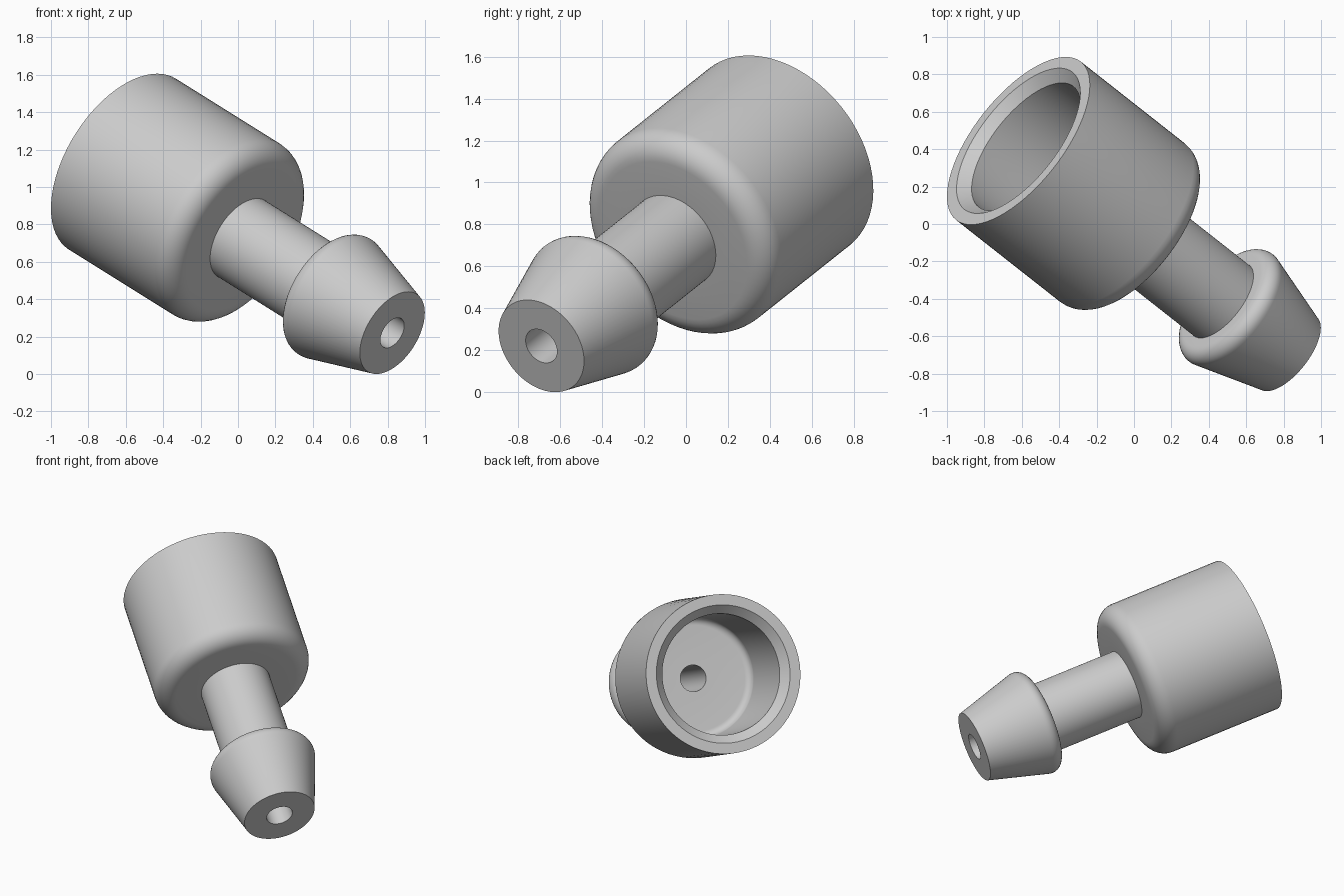
import bpy, bmesh, math
from mathutils import Vector

cube = bpy.data.objects.get("Cube")
if cube:
    bpy.data.objects.remove(cube, do_unlink=True)

SEGMENTS = 72
ARC_STEPS = 8
TIP = Vector((0.825, -0.69, 0.22))        # centre of the nozzle tip face
SOCKET = Vector((-0.618, 0.445, 1.122))   # centre of the socket rim
LENGTH = (SOCKET - TIP).length


def rounded(corners):
    """Closed (radius, height) outline; each corner may carry a fillet radius."""
    points = []
    for i, (r, h, fillet) in enumerate(corners):
        corner = Vector((r, h))
        if not fillet:
            points.append(corner)
            continue
        before = (Vector(corners[i - 1][:2]) - corner).normalized()
        after = (Vector(corners[(i + 1) % len(corners)][:2]) - corner).normalized()
        half = before.angle(after) / 2
        centre = corner + (before + after).normalized() * fillet / math.sin(half)
        start = (corner + before * fillet / math.tan(half) - centre).normalized()
        end = (corner + after * fillet / math.tan(half) - centre).normalized()
        for k in range(ARC_STEPS + 1):
            points.append(centre + start.slerp(end, k / ARC_STEPS).normalized() * fillet)
    return points


def revolve(name, outline, material):
    """Spin a closed outline around z into a solid ring."""
    bm = bmesh.new()
    verts = [bm.verts.new((p.x, 0, p.y)) for p in outline]
    edges = [bm.edges.new((v, verts[(i + 1) % len(verts)])) for i, v in enumerate(verts)]
    bmesh.ops.spin(bm, geom=verts + edges, cent=(0, 0, 0), axis=(0, 0, 1),
                   angle=math.tau, steps=SEGMENTS, use_merge=True)
    bmesh.ops.remove_doubles(bm, verts=bm.verts, dist=1e-5)
    bmesh.ops.recalc_face_normals(bm, faces=bm.faces)
    mesh = bpy.data.meshes.new(name)
    bm.to_mesh(mesh)
    bm.free()
    mesh.materials.append(material)
    obj = bpy.data.objects.new(name, mesh)
    bpy.context.collection.objects.link(obj)
    return obj


grey = bpy.data.materials.new("light_grey")
grey.use_nodes = True
colour = (0.6, 0.6, 0.6, 1)
grey.diffuse_color = colour
grey.node_tree.nodes["Principled BSDF"].inputs["Base Color"].default_value = colour

# Outline from the tip, over barb, stem and socket body, back down the bore
bore, stem, body, socket = 0.09, 0.24, 0.539, 0.41
chamfer = 0.057
floor = LENGTH - 0.78
outline = rounded([
    (bore, 0, 0),
    (0.245, 0, 0),
    (0.386, 0.505, 0.07),              # barb shoulder
    (stem, 0.505, 0),
    (stem, 1.14, 0),
    (body, 1.14, 0.12),                # socket body shoulder
    (body, LENGTH, 0),
    (socket + chamfer, LENGTH, 0),     # rim chamfer
    (socket, LENGTH - chamfer, 0),
    (socket, floor, 0.05),             # socket floor
    (bore, floor, 0),
])
fitting = revolve("hose_fitting", outline, grey)
fitting.location = TIP
fitting.rotation_mode = 'QUATERNION'
fitting.rotation_quaternion = (SOCKET - TIP).to_track_quat('Z', 'Y')

# Smooth round surfaces, sharp rims
bpy.ops.object.select_all(action='DESELECT')
fitting.select_set(True)
bpy.context.view_layer.objects.active = fitting
bpy.ops.object.shade_smooth_by_angle(angle=math.radians(30))
